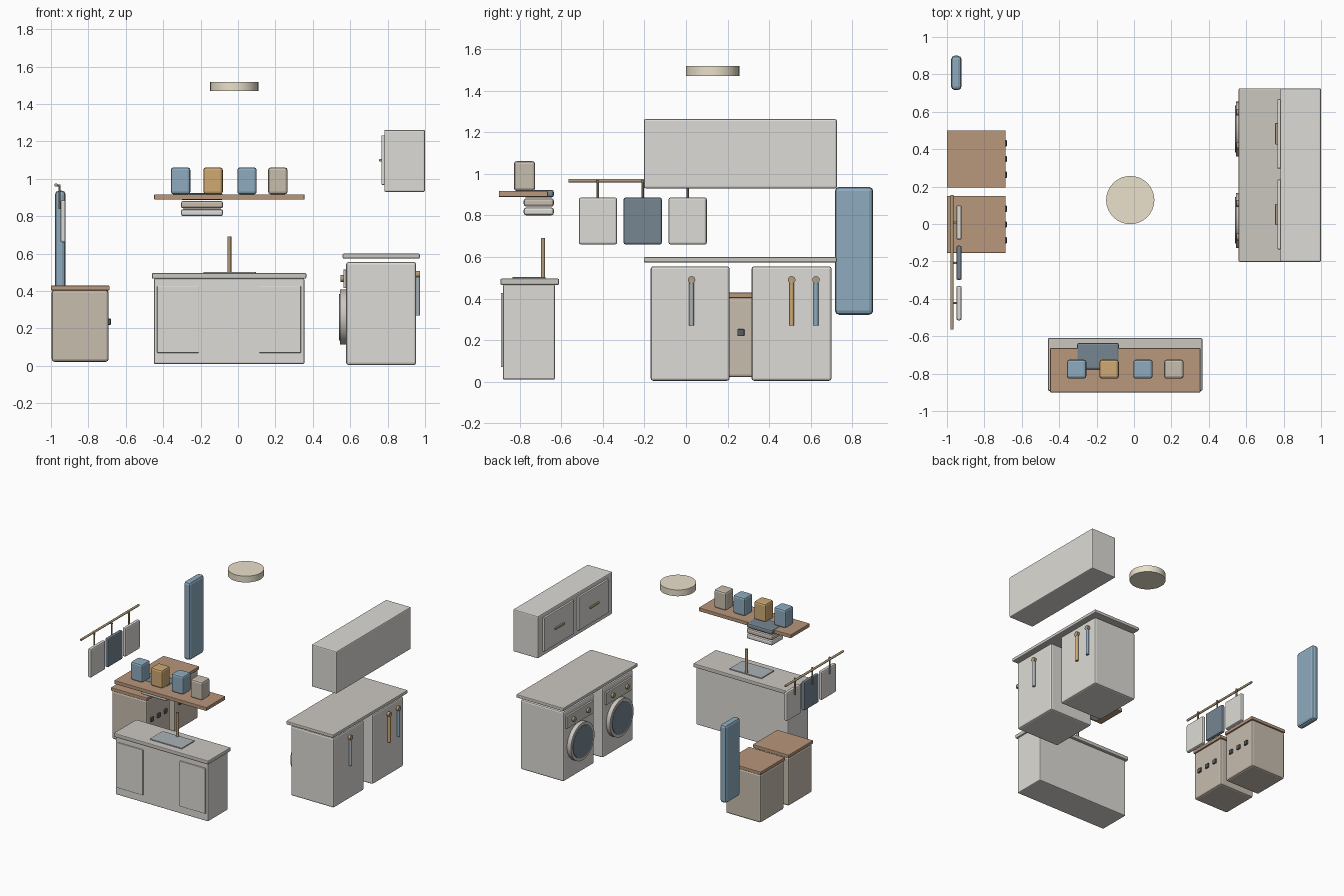
import bpy
from math import pi

COL = {
    "cream": (0.72, 0.71, 0.67), "stone": (0.60, 0.57, 0.53), "tan": (0.58, 0.51, 0.43),
    "wood": (0.48, 0.31, 0.20), "blue": (0.27, 0.41, 0.52), "navy": (0.18, 0.24, 0.29),
    "bronze": (0.45, 0.34, 0.20), "amber": (0.62, 0.40, 0.17), "dark": (0.10, 0.11, 0.12),
    "steel": (0.40, 0.45, 0.48), "lamp": (0.82, 0.75, 0.60),
}
MATS = {}


def paint(ob, name, col):
    ob.name = name
    if col not in MATS:
        MATS[col] = bpy.data.materials.new(col)
        MATS[col].diffuse_color = (*COL[col], 1)
    ob.data.materials.append(MATS[col])
    return ob


def box(name, x, y, z, col, bevel=0.006, seg=2):
    """Box given by its (min, max) range on every axis."""
    r = (x, y, z)
    bpy.ops.mesh.primitive_cube_add(size=1, location=[(a + b) / 2 for a, b in r])
    ob = bpy.context.object
    ob.scale = [b - a for a, b in r]
    bpy.ops.object.transform_apply(location=False, rotation=False, scale=True)
    if bevel:
        m = ob.modifiers.new("bevel", 'BEVEL')
        m.width, m.segments = bevel, seg
    return paint(ob, name, col)


def rod(name, loc, r, length, axis, col, verts=16):
    rot = {'x': (0, pi / 2, 0), 'y': (pi / 2, 0, 0), 'z': (0, 0, 0)}[axis]
    bpy.ops.mesh.primitive_cylinder_add(vertices=verts, radius=r, depth=length,
                                        location=loc, rotation=rot)
    bpy.ops.object.shade_smooth_by_angle(angle=pi / 6)
    return paint(bpy.context.object, name, col)


# Laundry machines, with doors facing -x
for n, y0, y1 in (("washer", -0.17, 0.21), ("dryer", 0.315, 0.70)):
    c = (y0 + y1) / 2
    box(n + "_body", (0.578, 0.952), (y0, y1), (0.005, 0.555), "cream", 0.012)
    box(n + "_control_panel", (0.564, 0.582), (c - 0.165, c + 0.165), (0.415, 0.515), "stone", 0.004)
    rod(n + "_door", (0.562, c, 0.26), 0.147, 0.034, 'x', "stone", 32)
    rod(n + "_door_glass", (0.547, c, 0.26), 0.125, 0.014, 'x', "navy", 32)
    for s in (-1, 1):
        rod(n + "_knob", (0.557, c + s * 0.09, 0.467), 0.018, 0.02, 'x', "bronze")

# Hoses and valves on the machine backs
for y, col in ((0.027, "steel"), (0.508, "amber"), (0.625, "blue")):
    rod("hose", (0.962, y, 0.38), 0.0115, 0.22, 'z', col)
    rod("hose_valve", (0.961, y, 0.49), 0.018, 0.022, 'x', "bronze")

# Counter over the machines and wall cabinet
box("machine_counter", (0.56, 0.972), (-0.203, 0.725), (0.574, 0.6), "stone")
box("wall_cabinet", (0.782, 1.0), (-0.203, 0.725), (0.93, 1.262), "cream", 0.008)
for y0, y1 in ((-0.135, 0.237), (0.297, 0.667)):
    c = (y0 + y1) / 2
    box("wall_cabinet_door", (0.767, 0.785), (y0, y1), (0.968, 1.232), "cream", 0.004)
    box("wall_cabinet_handle", (0.755, 0.769), (c - 0.057, c + 0.057), (1.093, 1.107), "bronze", 0.003)

# Sink cabinet
box("sink_cabinet", (-0.45, 0.355), (-0.88, -0.63), (0.01, 0.468), "cream", 0.008)
for x in ((-0.432, -0.208), (0.112, 0.336)):
    box("sink_cabinet_door", x, (-0.889, -0.875), (0.07, 0.427), "cream", 0.003)
box("sink_counter", (-0.46, 0.365), (-0.892, -0.61), (0.466, 0.496), "stone")
box("sink_basin", (-0.185, 0.095), (-0.835, -0.675), (0.48, 0.503), "steel", 0.002)
rod("faucet", (-0.046, -0.687, 0.593), 0.01, 0.195, 'z', "bronze")

# Shelf, jars and folded towels
box("shelf", (-0.448, 0.355), (-0.9, -0.664), (0.889, 0.917), "wood", 0.003)
for x, col in ((-0.307, "blue"), (-0.133, "amber"), (0.048, "blue"), (0.213, "tan")):
    box("jar", (x - 0.052, x + 0.052), (-0.827, -0.725), (0.917, 1.061), col, 0.014)
for z0, z1, col in ((0.80, 0.838), (0.842, 0.88), (0.888, 0.923)) and (
        (0.80, 0.838, "cream"), (0.842, 0.882, "tan"), (0.886, 0.923, "navy")):
    box("folded_towel", (-0.305, -0.08), (-0.78, -0.635), (z0, z1), col, 0.012)

# Hampers with lids and vents facing +x
for y0, y1 in ((-0.155, 0.15), (0.195, 0.5)):
    c = (y0 + y1) / 2
    box("hamper_body", (-0.996, -0.692), (y0 + 0.004, y1 - 0.004), (0.022, 0.406), "tan", 0.014)
    box("hamper_lid", (-1.0, -0.686), (y0, y1), (0.404, 0.429), "wood", 0.004)
    for i in (-1, 0, 1):
        v = c + i * 0.084
        box("hamper_vent", (-0.7, -0.68), (v - 0.017, v + 0.017), (0.219, 0.253), "dark", 0.004)

# Hanging rail with towels
rod("towel_rail", (-0.973, -0.205, 0.967), 0.0085, 0.72, 'y', "bronze")
for y, col in ((-0.423, "cream"), (-0.208, "navy"), (0.008, "cream")):
    rod("rail_hook", (-0.955, y, 0.905), 0.006, 0.13, 'z', "bronze", 10)
    rod("rail_hook_arm", (-0.962, y, 0.965), 0.006, 0.026, 'x', "bronze", 10)
    box("hanging_towel", (-0.95, -0.921), (y - 0.092, y + 0.092), (0.66, 0.886), col, 0.01)

# Ironing board and ceiling lamp
box("ironing_board", (-0.978, -0.922), (0.716, 0.9), (0.322, 0.937), "blue", 0.02)
rod("ceiling_lamp", (-0.02, 0.128, 1.494), 0.129, 0.05, 'z', "lamp", 32)
